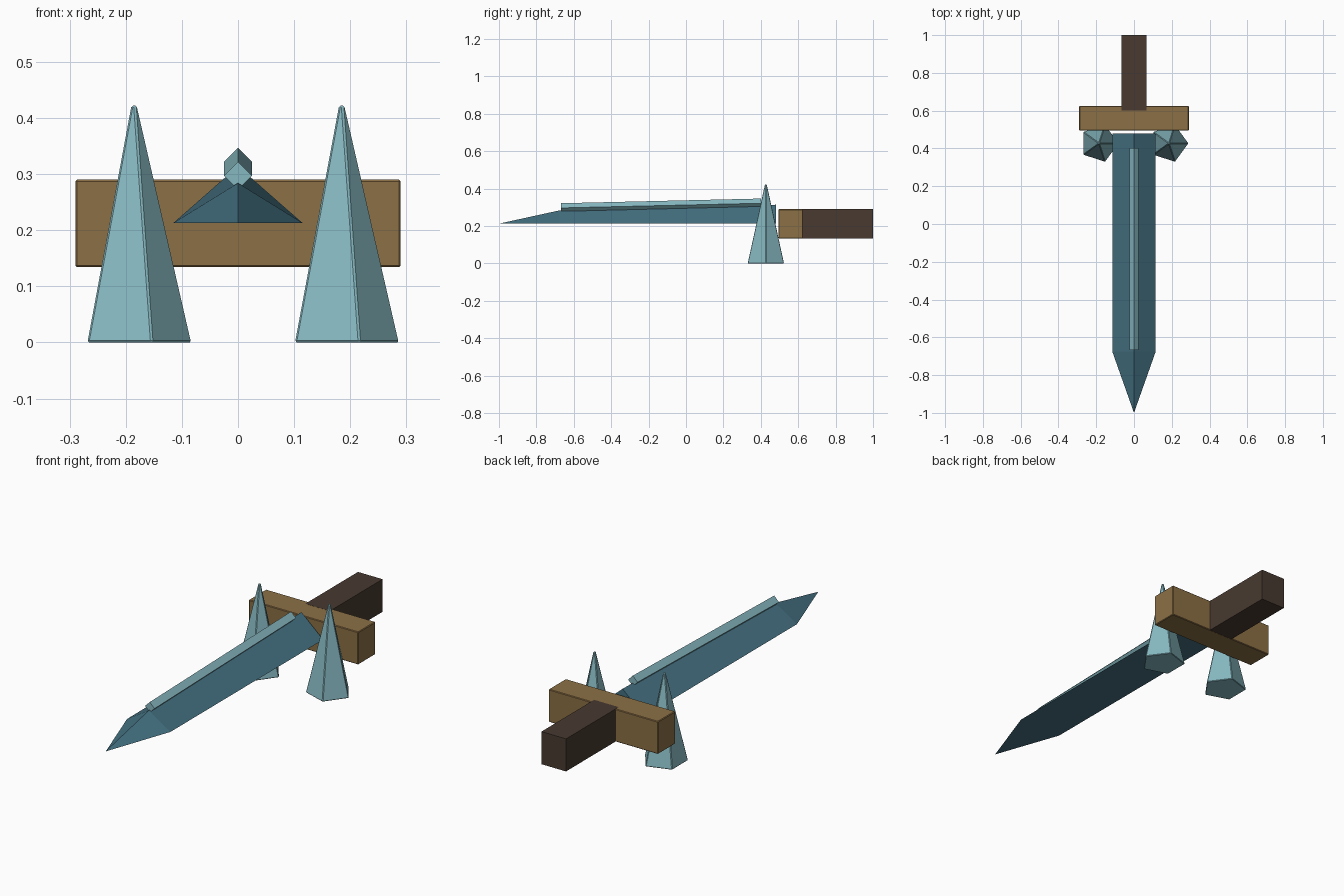
import bpy, bmesh, math
from mathutils import Matrix

if "Cube" in bpy.data.objects:
    bpy.data.objects.remove(bpy.data.objects["Cube"])


def material(name, rgb):
    m = bpy.data.materials.new(name)
    m.diffuse_color = (*rgb, 1)
    m.use_nodes = True
    m.node_tree.nodes["Principled BSDF"].inputs["Base Color"].default_value = m.diffuse_color
    return m


STEEL = material("dark_steel", (0.058, 0.165, 0.22))
PALE = material("pale_steel", (0.24, 0.48, 0.53))
BRASS = material("brass", (0.26, 0.16, 0.06))
GRIP = material("dark_grip", (0.065, 0.042, 0.03))


def finish(name, bm, mat, bevel=0):
    bmesh.ops.recalc_face_normals(bm, faces=bm.faces)
    me = bpy.data.meshes.new(name)
    bm.to_mesh(me)
    bm.free()
    me.materials.append(mat)
    ob = bpy.data.objects.new(name, me)
    bpy.context.collection.objects.link(ob)
    if bevel:
        mod = ob.modifiers.new("edge_bevel", "BEVEL")
        mod.width = bevel
        mod.segments = 1
        mod.limit_method = "NONE"
    return ob


def box(name, lo, hi, mat, bevel=0):
    bm = bmesh.new()
    size = [b - a for a, b in zip(lo, hi)]
    mid = [(a + b) / 2 for a, b in zip(lo, hi)]
    bmesh.ops.create_cube(bm, size=1, matrix=Matrix.Translation(mid) @ Matrix.Diagonal((*size, 1)))
    return finish(name, bm, mat, bevel)


def loft(name, sections, mat, tip=None):
    """Skin matching cross-sections; cap the ends or close to a tip."""
    bm = bmesh.new()
    rings = [[bm.verts.new(p) for p in s] for s in sections]
    n = len(rings[0])
    for a, b in zip(rings, rings[1:]):
        for i in range(n):
            j = (i + 1) % n
            bm.faces.new((a[i], a[j], b[j], b[i]))
    bm.faces.new(rings[0])
    if tip:
        t = bm.verts.new(tip)
        for i in range(n):
            bm.faces.new((rings[-1][i], rings[-1][(i + 1) % n], t))
    else:
        bm.faces.new(rings[-1])
    return finish(name, bm, mat)


# Handle and crossguard
box("handle", (-0.065, 0.602, 0.1345), (0.065, 1.0, 0.2905), GRIP)
box("crossguard", (-0.29, 0.495, 0.134), (0.29, 0.626, 0.29), BRASS, 0.003)

# Blade: triangular section, flat underneath, running to a point
loft("blade",
     [[(-0.115, y, 0.213), (0.115, y, 0.213), (0, y, z)] for y, z in ((0.48, 0.314), (-0.675, 0.284))],
     STEEL, tip=(0, -1.0, 0.213))

# Raised diamond-section ridge along the blade
R = 0.025
loft("blade_ridge",
     [[(R, y, z), (0, y, z + R), (-R, y, z), (0, y, z - R)] for y, z in ((0.402, 0.322), (-0.667, 0.297))],
     PALE)

# Five-sided spikes beside the guard
for side, x in (("left", -0.185), ("right", 0.185)):
    bm = bmesh.new()
    bmesh.ops.create_cone(bm, cap_ends=True, segments=5, radius1=0.103, radius2=0.006, depth=0.422)
    corner = max(bm.verts, key=lambda v: v.co.xy.length).co
    turn = Matrix.Rotation(-math.atan2(corner.y, corner.x), 4, "Z")
    bm.transform(Matrix.Translation((x, 0.427, 0.211)) @ turn)
    finish(side + "_spike", bm, PALE, 0.003)
